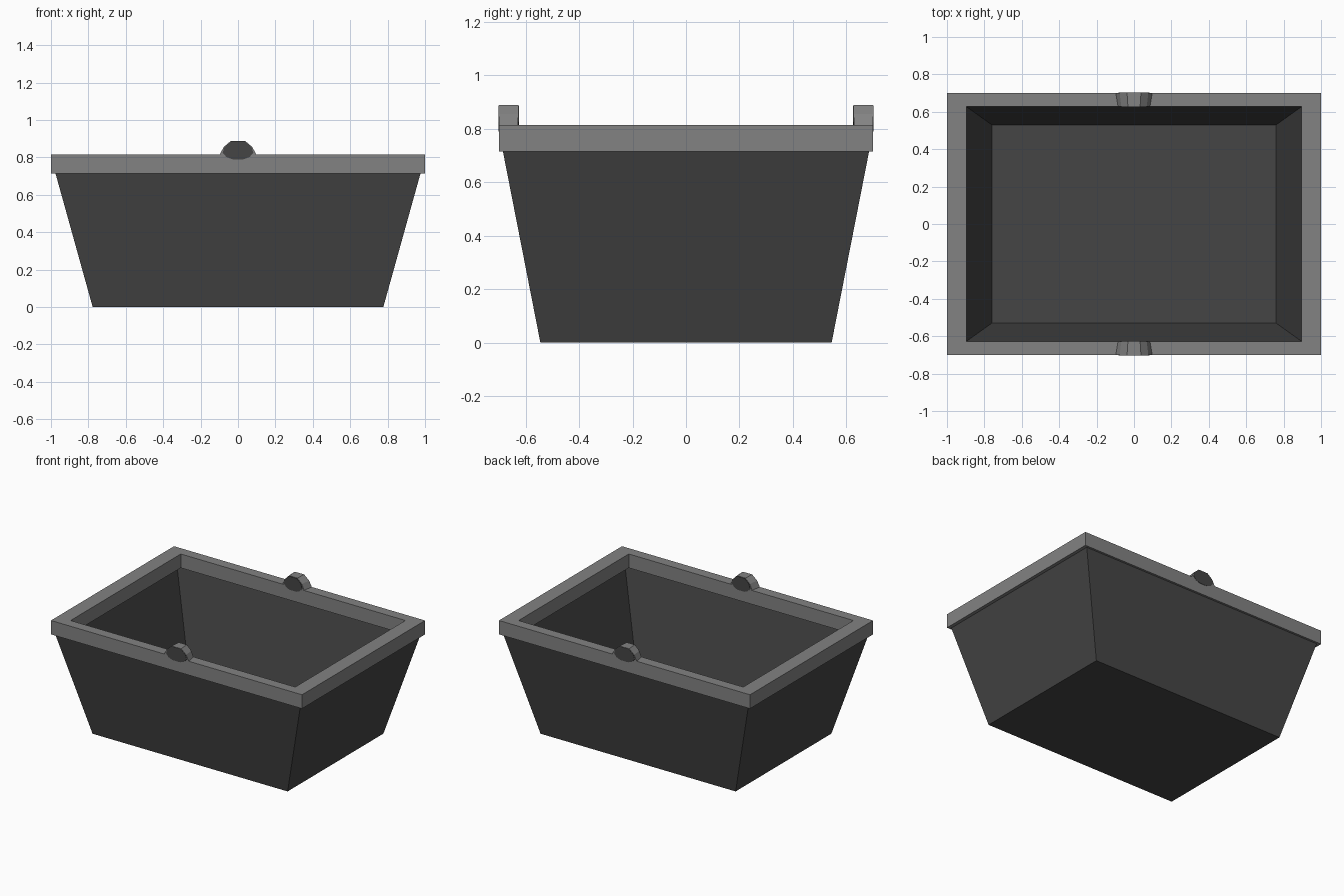
import bpy, bmesh

if "Cube" in bpy.data.objects:
    bpy.data.objects.remove(bpy.data.objects["Cube"])


def material(name, v):
    m = bpy.data.materials.new(name)
    m.diffuse_color = (v, v, v, 1)
    m.use_nodes = True
    m.node_tree.nodes["Principled BSDF"].inputs["Base Color"].default_value = m.diffuse_color
    return m


dark = material("dark grey", 0.06)
light = material("light grey", 0.225)


def make_object(name, bm, mat):
    bmesh.ops.recalc_face_normals(bm, faces=bm.faces)
    me = bpy.data.meshes.new(name)
    bm.to_mesh(me)
    bm.free()
    me.materials.append(mat)
    ob = bpy.data.objects.new(name, me)
    bpy.context.collection.objects.link(ob)
    return ob


def skin(bm, loops, closed=False, caps=False):
    """Join matching vertex loops with quads."""
    rings = [[bm.verts.new(p) for p in loop] for loop in loops]
    n = len(rings[0])
    pairs = list(zip(rings, rings[1:]))
    if closed:
        pairs.append((rings[-1], rings[0]))
    for a, b in pairs:
        for i in range(n):
            j = (i + 1) % n
            bm.faces.new((a[i], a[j], b[j], b[i]))
    if caps:
        bm.faces.new(rings[0])
        bm.faces.new(rings[-1])


def rect(x, y, z):
    return [(-x, -y, z), (x, -y, z), (x, y, z), (-x, y, z)]


# Tapered tub with thin walls, tucked up into the rim
bm = bmesh.new()
skin(bm, [rect(0.777, 0.545, 0), rect(0.98, 0.688, 0.73),
          rect(0.963, 0.675, 0.73), rect(0.76, 0.53, 0.015)], caps=True)
make_object("tub", bm, dark)

# Square-section rim
bm = bmesh.new()
skin(bm, [rect(1, 0.7, 0.715), rect(1, 0.7, 0.815),
          rect(0.895, 0.627, 0.815), rect(0.895, 0.627, 0.715)], closed=True)
make_object("rim", bm, light)

# Pivot lugs on the front and back of the rim, with dark end discs
lug = [(0.1, 0.81), (0.077, 0.855), (0.037, 0.889)]
disc = [(0.03, 0.79), (0.062, 0.802), (0.082, 0.825), (0.073, 0.855), (0.036, 0.887)]


def mirrored(half):
    return half + [(-x, z) for x, z in reversed(half)]


def bar(bm, profile, y0, y1, s0=1.0, s1=1.0):
    skin(bm, [[(x * s, y, z) for x, z in mirrored(profile)]
              for y, s in ((y0, s0), (y1, s1))], caps=True)


for side, label in ((-1, "front"), (1, "back")):
    bm = bmesh.new()
    bar(bm, lug, side * 0.7, side * 0.629, 1.0, 0.88)
    make_object(label + "_lug", bm, light)
    bm = bmesh.new()
    bar(bm, disc, side * 0.698, side * 0.702)
    bar(bm, disc, side * 0.631, side * 0.625, 0.88, 0.88)
    make_object(label + "_lug_discs", bm, dark)
